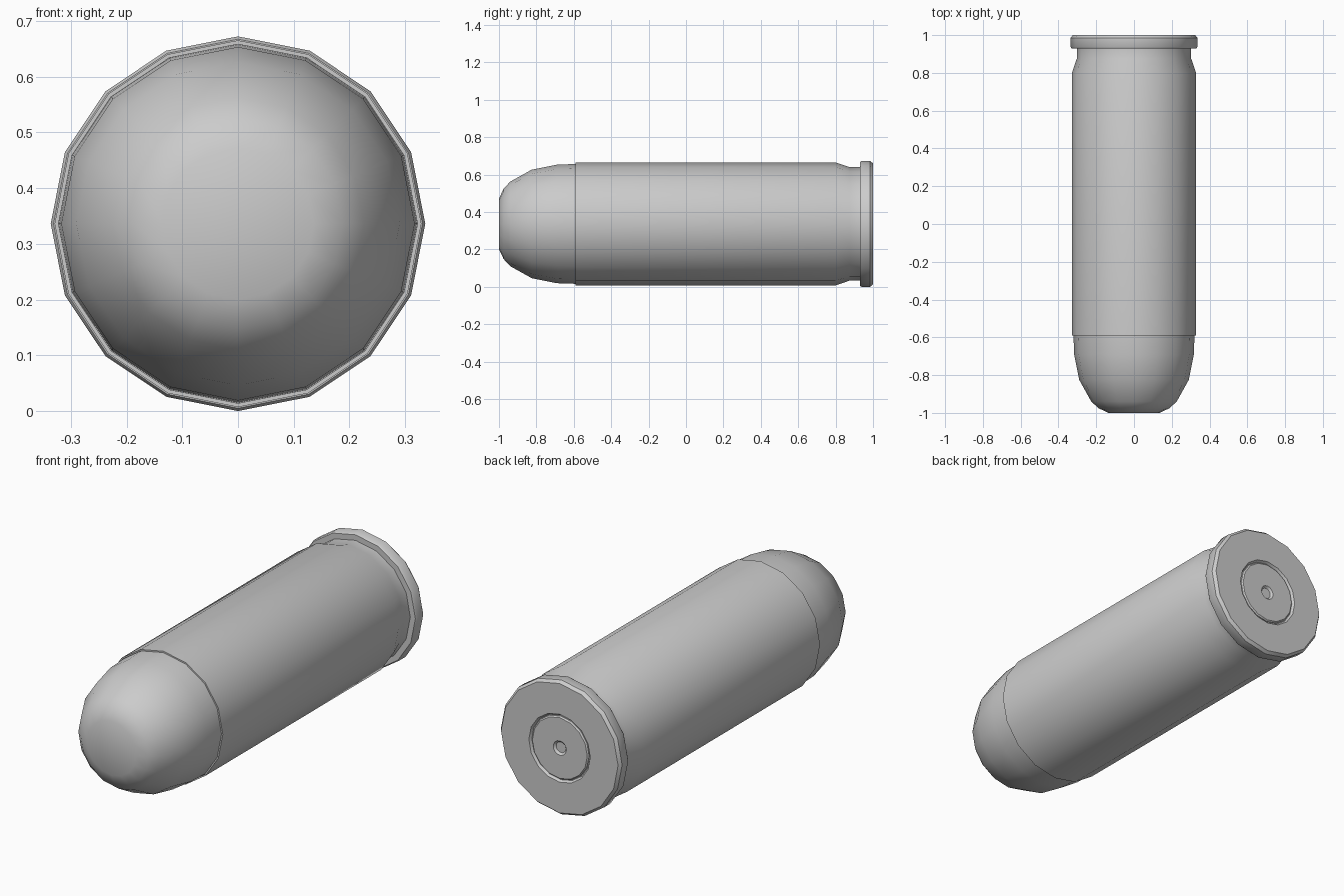
import bpy, bmesh, math

if "Cube" in bpy.data.objects:
    bpy.data.objects.remove(bpy.data.objects["Cube"])

SIDES = 16
CENTRE_Z = 0.336


def lathe(name, profile, angle=32):
    """Revolve (y, radius) points about the y axis; radius 0 closes to a pole."""
    bm = bmesh.new()
    rings = []
    for y, r in profile:
        if r == 0:
            rings.append([bm.verts.new((0, y, CENTRE_Z))] * SIDES)
        else:
            rings.append([bm.verts.new((r * math.sin(math.tau * i / SIDES), y,
                                        CENTRE_Z + r * math.cos(math.tau * i / SIDES)))
                          for i in range(SIDES)])
    for a, b in zip(rings, rings[1:]):
        for i in range(SIDES):
            j = (i + 1) % SIDES
            bm.faces.new(list(dict.fromkeys((a[i], a[j], b[j], b[i]))))
    bmesh.ops.recalc_face_normals(bm, faces=bm.faces)
    mesh = bpy.data.meshes.new(name)
    bm.to_mesh(mesh)
    bm.free()
    obj = bpy.data.objects.new(name, mesh)
    bpy.context.collection.objects.link(obj)
    bpy.ops.object.select_all(action='DESELECT')
    obj.select_set(True)
    bpy.context.view_layer.objects.active = obj
    bpy.ops.object.shade_smooth_by_angle(angle=math.radians(angle))
    return obj


# Rounded nose with a flat tip, seated just inside the case mouth
lathe("nose", [(-1.0, 0), (-1.0, 0.136), (-0.975, 0.188), (-0.94, 0.226),
               (-0.825, 0.29), (-0.69, 0.317), (-0.57, 0.321), (-0.57, 0)], 45)

# Case: mouth lip, straight wall, tapered groove, bevelled rim, primer pocket
lathe("case", [(-0.57, 0), (-0.57, 0.322), (-0.59, 0.322), (-0.59, 0.329),
               (0.80, 0.329), (0.875, 0.303), (0.93, 0.303),
               (0.93, 0.331), (0.938, 0.336), (0.985, 0.336), (1.0, 0.324),
               (1.0, 0.170), (0.988, 0.162), (0.988, 0)])

# Primer disc with a small firing dimple
lathe("primer", [(0.98, 0), (0.98, 0.158), (0.992, 0.158), (0.998, 0.152),
                 (0.998, 0.036), (0.985, 0.024), (0.982, 0)])
